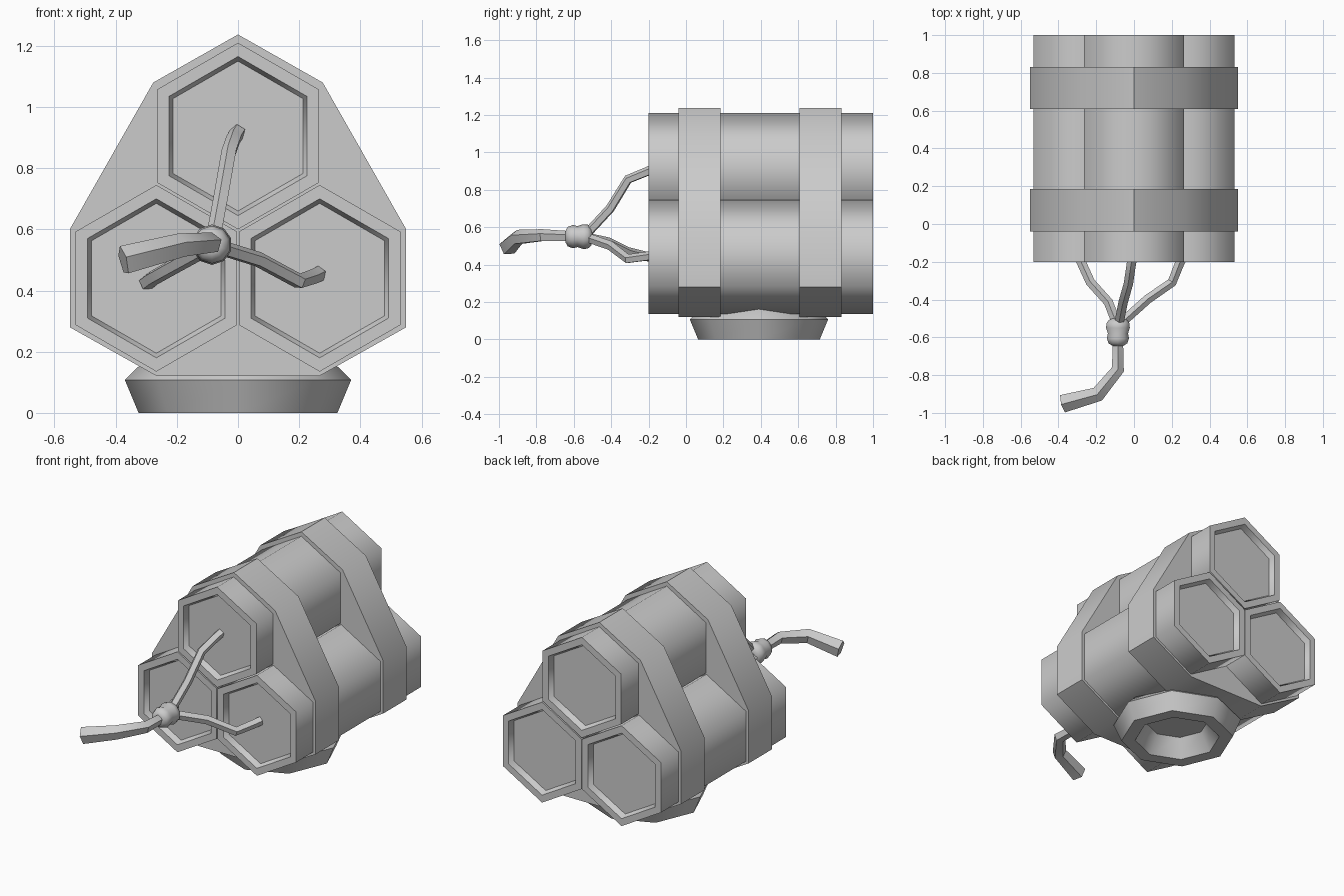
import bpy, bmesh
from math import sin, cos, pi, radians
from mathutils import Vector

if "Cube" in bpy.data.objects:
    bpy.data.objects.remove(bpy.data.objects["Cube"])


def finish(name, bm, angle):
    bmesh.ops.recalc_face_normals(bm, faces=bm.faces)
    me = bpy.data.meshes.new(name)
    bm.to_mesh(me)
    bm.free()
    ob = bpy.data.objects.new(name, me)
    bpy.context.collection.objects.link(ob)
    bpy.ops.object.select_all(action='DESELECT')
    ob.select_set(True)
    bpy.context.view_layer.objects.active = ob
    bpy.ops.object.shade_smooth_by_angle(angle=radians(angle))
    return ob


def loft(name, rings, angle):
    """Skin a list of equal-length point rings and cap both ends."""
    bm = bmesh.new()
    vs = [[bm.verts.new(p) for p in r] for r in rings]
    n = len(rings[0])
    for a, b in zip(vs, vs[1:]):
        for i in range(n):
            j = (i + 1) % n
            bm.faces.new((a[i], a[j], b[j], b[i]))
    bm.faces.new(vs[0])
    bm.faces.new(vs[-1])
    return finish(name, bm, angle)


def ring_y(cx, y, cz, r, n):
    return [(cx + r * sin(2 * pi * i / n), y, cz + r * cos(2 * pi * i / n)) for i in range(n)]


def cord(name, pts, radii, n=5):
    """Low-poly cord swept along a path, with mitred joints."""
    pts = [Vector(p) for p in pts]
    side = Vector((0, 0, 1))
    rings = []
    for i, p in enumerate(pts):
        t = Vector()
        if i:
            t += (p - pts[i - 1]).normalized()
        if i < len(pts) - 1:
            t += (pts[i + 1] - p).normalized()
        t.normalize()
        u = (side - t * side.dot(t)).normalized()
        v = t.cross(u)
        side = u
        rings.append([p + radii[i] * (u * cos(2 * pi * k / n) + v * sin(2 * pi * k / n))
                      for k in range(n)])
    return loft(name, rings, 35)


# Three hexagonal tubes with recessed ends
profile = [(-0.165, 0.245), (-0.2, 0.26), (-0.2, 0.305),
           (1.0, 0.305), (1.0, 0.26), (0.965, 0.245)]
for name, cx, cz in (("tube_top", 0, 0.905), ("tube_left", -0.267, 0.44), ("tube_right", 0.267, 0.44)):
    loft(name, [ring_y(cx, y, cz, r, 6) for y, r in profile], 62)

# Two straps wrapped round the bundle
half = [(0.277, 1.08), (0.55, 0.6), (0.55, 0.28), (0.265, 0.12)]
outline = [(0, 1.237)] + half + [(-x, z) for x, z in reversed(half)]
for name, y0, y1 in (("strap_front", -0.04, 0.185), ("strap_back", 0.608, 0.832)):
    loft(name, [[(x, y, z) for x, z in outline] for y in (y0, y1)], 40)

# Octagonal foot, hollow underneath
foot = [(0.18, 0.11), (0.245, 0.0), (0.325, 0.0), (0.37, 0.108), (0.25, 0.225)]
loft("foot", [[(r * cos(k * pi / 4), 0.39 + r * sin(k * pi / 4), z) for k in range(8)]
              for r, z in foot], 50)

# Knot where the fuses meet
knot = [(-0.645, 0.03), (-0.632, 0.052), (-0.605, 0.062), (-0.58, 0.056),
        (-0.55, 0.066), (-0.525, 0.064), (-0.508, 0.05), (-0.5, 0.03)]
loft("fuse_knot", [ring_y(-0.085, y, 0.55, r, 10) for y, r in knot], 60)

# Fuses from each tube into the knot, and the thicker loose tail
thin = [0.026] * 5
cord("fuse_top", [(0, -0.16, 0.92), (-0.012, -0.2, 0.9), (-0.028, -0.31, 0.855),
                  (-0.055, -0.405, 0.7), (-0.08, -0.53, 0.565)], thin)
cord("fuse_right", [(0.265, -0.16, 0.455), (0.245, -0.2, 0.445), (0.2, -0.31, 0.43),
                    (0.07, -0.4, 0.5), (-0.075, -0.53, 0.545)], thin)
cord("fuse_left", [(-0.3, -0.16, 0.425), (-0.28, -0.2, 0.44), (-0.23, -0.31, 0.468),
                   (-0.135, -0.415, 0.52), (-0.09, -0.53, 0.545)], thin)
cord("fuse_tail", [(-0.085, -0.6, 0.55), (-0.085, -0.77, 0.555), (-0.19, -0.9, 0.545),
                   (-0.375, -0.95, 0.497)], [0.028, 0.035, 0.042, 0.05])
